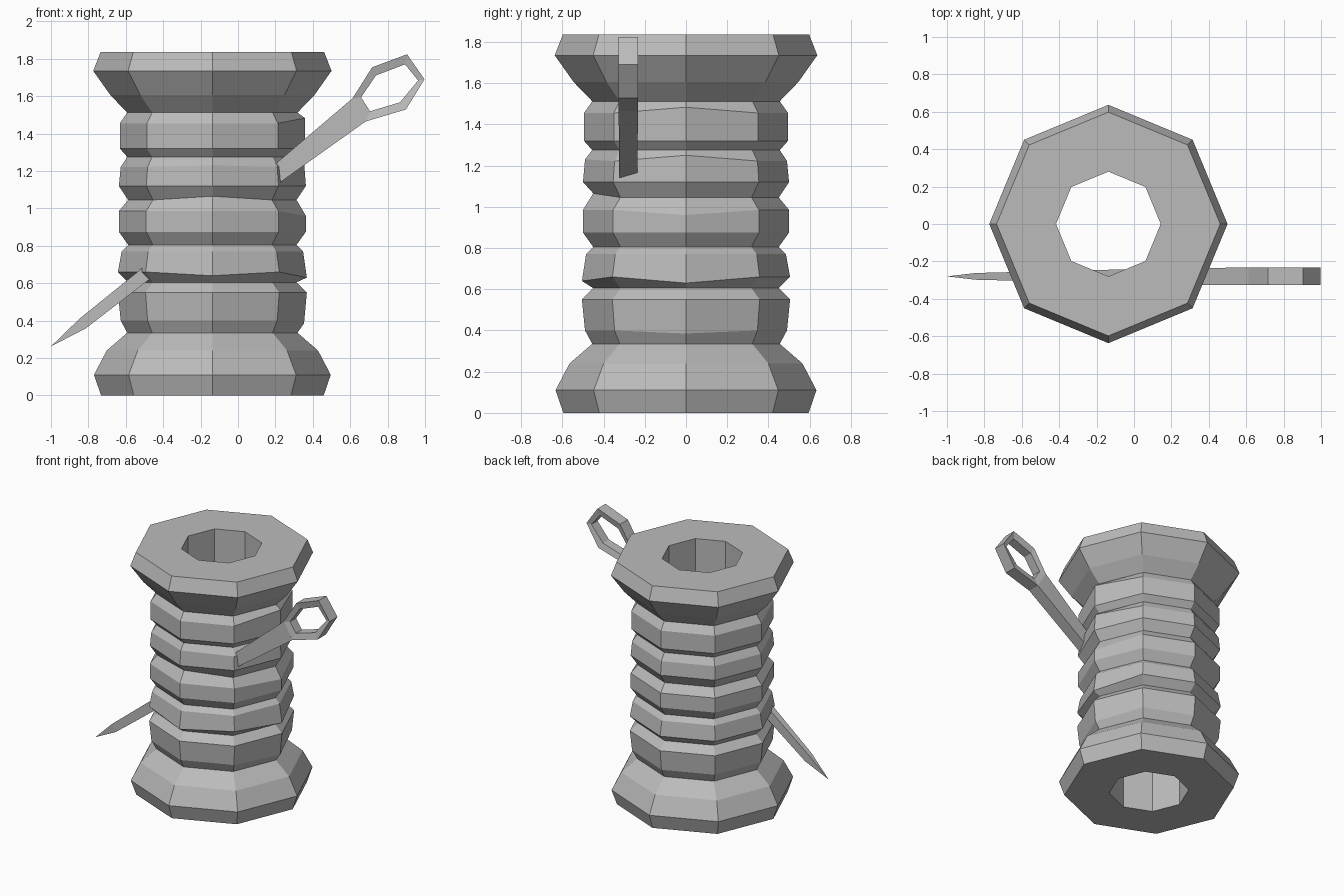
import bpy
import bmesh
from math import cos, sin, pi
from mathutils import Vector

SIDES = 8
CENTRE_X = -0.137
NEEDLE_Y = -0.28

old = bpy.data.objects.get("Cube")
if old:
    bpy.data.objects.remove(old, do_unlink=True)

grey = bpy.data.materials.new("plain grey")
grey.use_nodes = True
grey.diffuse_color = (0.5, 0.5, 0.5, 1)
grey.node_tree.nodes["Principled BSDF"].inputs["Base Color"].default_value = (0.5, 0.5, 0.5, 1)


def finish(bm, name):
    bmesh.ops.recalc_face_normals(bm, faces=bm.faces[:])
    mesh = bpy.data.meshes.new(name)
    bm.to_mesh(mesh)
    bm.free()
    mesh.materials.append(grey)
    obj = bpy.data.objects.new(name, mesh)
    bpy.context.collection.objects.link(obj)
    return obj


def bridge(bm, a, b):
    """Join two closed vertex rings with quads."""
    n = len(a)
    for i in range(n):
        j = (i + 1) % n
        bm.faces.new((a[i], a[j], b[j], b[i]))


def lathe(name, profile, wobble):
    """Turn a closed (radius, height) profile; wobble shifts single corners in height."""
    bm = bmesh.new()
    rings = []
    for row, (r, z) in enumerate(profile):
        ring = []
        for k in range(SIDES):
            a = 2 * pi * k / SIDES
            dz = wobble.get((row, k), 0)
            ring.append(bm.verts.new((CENTRE_X + r * cos(a), r * sin(a), z + dz)))
        rings.append(ring)
    for i, ring in enumerate(rings):
        bridge(bm, ring, rings[(i + 1) % len(rings)])
    return finish(bm, name)


# Spool: lower flange, five thread coils, upper flange, open bore
lower = [(0.28, 0), (0.595, 0), (0.633, 0.11), (0.565, 0.24), (0.455, 0.335)]
coils = [  # lower ridge, upper ridge, groove above
    ((0.49, 0.40), (0.505, 0.55), (0.45, 0.605)),
    ((0.505, 0.66), (0.485, 0.77), (0.45, 0.805)),
    ((0.50, 0.875), (0.50, 0.985), (0.45, 1.045)),
    ((0.50, 1.12), (0.49, 1.222), (0.455, 1.275)),
    ((0.495, 1.32), (0.495, 1.455), (0.455, 1.512)),
]
upper = [(0.545, 1.605), (0.637, 1.735), (0.598, 1.835), (0.28, 1.835)]
profile = lower + [p for coil in coils for p in coil] + upper

# Uneven winding: (profile row, corner) -> height shift
wobble = {
    (5, 0): -0.015, (8, 0): -0.03, (8, 6): -0.02, (12, 0): -0.025,
    (13, 6): 0.02, (15, 0): 0.028, (15, 6): 0.008, (18, 0): 0.028,
}
lathe("thread_spool", profile, wobble)

# Needle shaft: tapered bar from the point up to the eye
bm = bmesh.new()
side = Vector((-0.505, 0, 0.863))
stations = [  # x, z, half width, half depth
    (-0.83, 0.385, 0.031, 0.018),
    (-0.50, 0.645, 0.036, 0.026),
    (0.235, 1.205, 0.048, 0.044),
    (0.648, 1.527, 0.071, 0.047),
]
rings = []
for x, z, w, d in stations:
    c = Vector((x, NEEDLE_Y, z))
    rings.append([bm.verts.new(c + side * (w * s) + Vector((0, d * t, 0)))
                  for s, t in ((-1, -1), (1, -1), (1, 1), (-1, 1))])
for a, b in zip(rings, rings[1:]):
    bridge(bm, a, b)
point = bm.verts.new((-1.0, NEEDLE_Y, 0.262))
for i in range(4):
    bm.faces.new((point, rings[0][i], rings[0][(i + 1) % 4]))
bm.faces.new(rings[-1])
finish(bm, "needle_shaft")

# Needle eye: six-sided ring, thinner towards the hole
outer = [(0.612, 1.588), (0.717, 1.754), (0.904, 1.824),
         (0.997, 1.69), (0.898, 1.529), (0.684, 1.465)]
inner = [(0.658, 1.594), (0.738, 1.711), (0.893, 1.77),
         (0.963, 1.684), (0.866, 1.567), (0.706, 1.519)]
bm = bmesh.new()
loops = [[bm.verts.new((x, NEEDLE_Y + d, z)) for x, z in pts]
         for pts, d in ((outer, -0.047), (outer, 0.047), (inner, 0.036), (inner, -0.036))]
for i, loop in enumerate(loops):
    bridge(bm, loop, loops[(i + 1) % 4])
finish(bm, "needle_eye")
